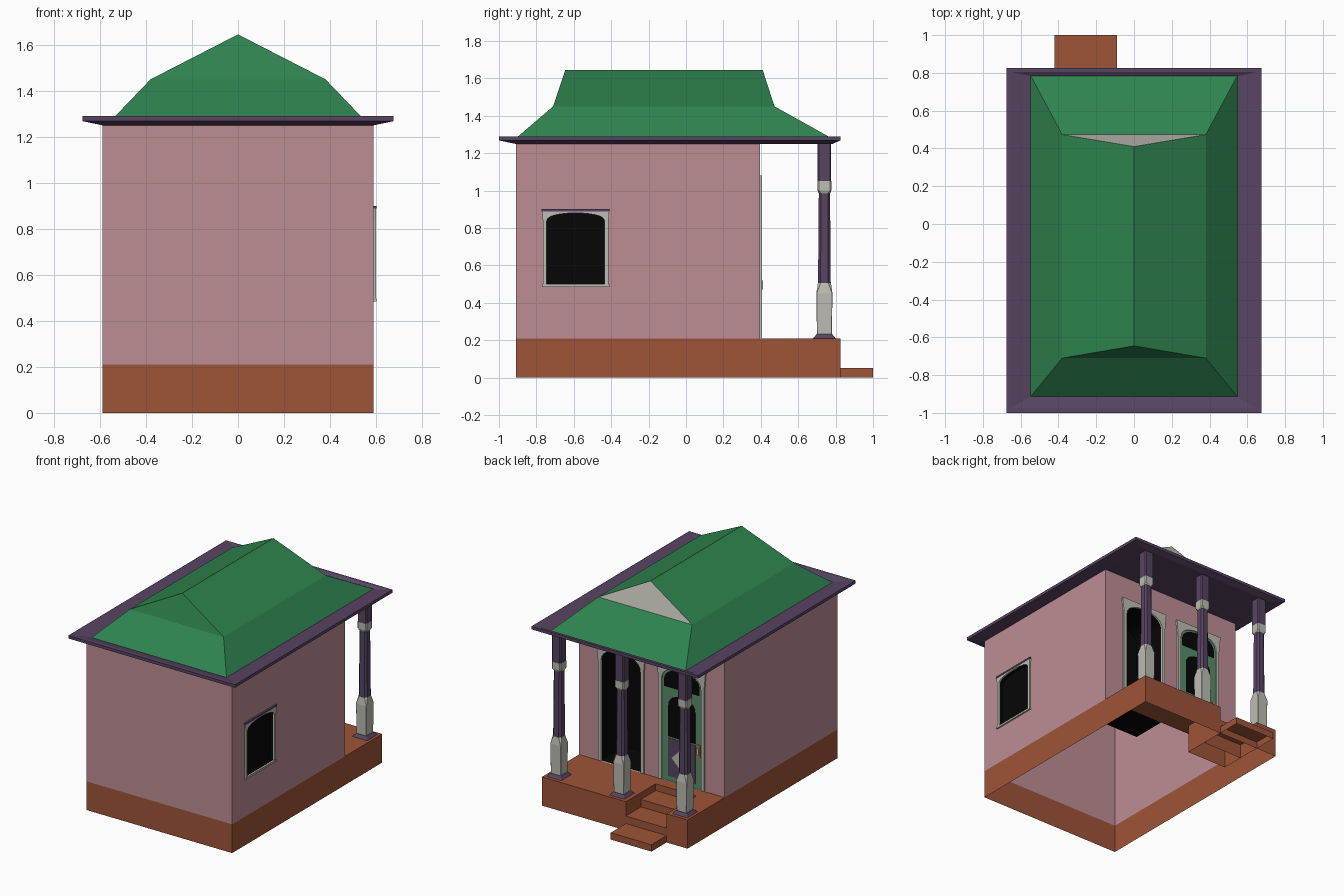
import bpy, bmesh
from math import sin, cos, pi

if "Cube" in bpy.data.objects:
    bpy.data.objects.remove(bpy.data.objects["Cube"])

SRGB = {
    "pink": (188, 140, 148), "brown": (157, 85, 58), "green": (50, 130, 80),
    "purple": (88, 70, 98), "stone": (188, 188, 178), "black": (14, 14, 14),
    "door_green": (88, 140, 105), "orange": (205, 110, 40),
}
MATS = {}
for key, rgb in SRGB.items():
    MATS[key] = bpy.data.materials.new(key)
    MATS[key].diffuse_color = [(c / 255) ** 2.2 for c in rgb] + [1]


def loft(name, rings, color, start=False, end=False, flip=False):
    """Skin closed rings of equal length, optionally capping either end."""
    bm = bmesh.new()
    vs = [[bm.verts.new(p) for p in r] for r in rings]
    n = len(rings[0])
    for a, b in zip(vs, vs[1:]):
        for i in range(n):
            j = (i + 1) % n
            bm.faces.new((a[i], a[j], b[j], b[i]))
    if start:
        bm.faces.new(vs[0][::-1])
    if end:
        bm.faces.new(vs[-1])
    bmesh.ops.recalc_face_normals(bm, faces=bm.faces)
    if flip:
        bmesh.ops.reverse_faces(bm, faces=bm.faces)
    me = bpy.data.meshes.new(name)
    bm.to_mesh(me)
    bm.free()
    ob = bpy.data.objects.new(name, me)
    bpy.context.collection.objects.link(ob)
    me.materials.append(MATS[color])
    return ob


def rect(x0, x1, y0, y1, z):
    return [(x0, y0, z), (x1, y0, z), (x1, y1, z), (x0, y1, z)]


# Outlines on a wall: an arch, and a surround with the same number of points
N = 12


def arch(c, hw, bottom, spring, top):
    arc = [(c - hw * cos(pi * i / N), spring + (top - spring) * sin(pi * i / N) ** 0.8)
           for i in range(N + 1)]
    return [(c - hw, bottom)] + arc + [(c + hw, bottom)]


def surround(u0, u1, bottom, spring, top, flare=0.0):
    w = u1 - u0 + 2 * flare
    tops = [(u0 - flare + w * i / (N - 2), top) for i in range(N - 1)]
    return [(u0, bottom), (u0, spring)] + tops + [(u1, spring), (u1, bottom)]


def porch(pts, d=0.0):
    return [(u, 0.395 + d, v) for u, v in pts]


def side(pts, d=0.0):
    return [(0.59 + d, u, v) for u, v in pts]


def frame(name, place, outer, inner, depth):
    loft(name, [place(outer, 0), place(outer, depth), place(inner, depth), place(inner, 0)], "stone")


def plate(name, place, pts, d, color):
    loft(name, [place(pts, 0), place(pts, d)], color, end=True)


# Brown plinth with stair notch, porch floor and steps
outline = [(-.59, -.91), (.59, -.91), (.59, .825), (-.09, .825), (-.09, .48),
           (-.42, .48), (-.42, .825), (-.59, .825)]
loft("plinth", [[(x, y, z) for x, y in outline] for z in (0, .21)], "brown")
floor = [(-.59, .395), (.59, .395)] + outline[2:]
loft("porch_floor", [[(x, y, .21) for x, y in floor]], "brown", end=True)
for i, (y0, y1, z) in enumerate([(.825, 1.0, .05), (.65, .825, .105), (.48, .65, .16)]):
    loft(f"step_{i + 1}", [rect(-.42, -.09, y0, y1, 0), rect(-.42, -.09, y0, y1, z)], "brown", end=True)

# Openings
door_arch = arch(.245, .165, .215, .95, 1.05)
win_arch = arch(-.59, .16, .50, .835, .885)

# Pink walls
loft("front_wall", [[(-.59, -.91, .21), (.59, -.91, .21), (.59, -.91, 1.26), (-.59, -.91, 1.26)]],
     "pink", end=True)
loft("left_wall", [[(-.59, .395, .21), (-.59, -.91, .21), (-.59, -.91, 1.26), (-.59, .395, 1.26)]],
     "pink", end=True, flip=False)
loft("right_wall", [side(surround(-.91, .395, .21, .835, 1.26)), side(win_arch)], "pink")
loft("porch_wall_open_side", [porch(surround(0, .59, .21, .95, 1.26)), porch(door_arch)], "pink")
loft("porch_wall_door_side", [porch([(-.59, .21), (0, .21), (0, 1.26), (-.59, 1.26)])], "pink", end=True)

# Dark recesses behind the openings
loft("doorway_recess", [porch(door_arch), porch(door_arch, -.27)], "black", end=True, flip=True)
loft("window_recess", [side(win_arch), side(win_arch, -.03)], "black", end=True, flip=True)

# Stone frames
for s, label in ((1, "open"), (-1, "closed")):
    c = .245 * s
    frame(f"door_frame_{label}", porch, surround(c - .185, c + .185, .215, .95, 1.08, .012),
          arch(c, .16, .215, .95, 1.05), .012)
frame("window_frame", side, surround(-.765, -.415, .49, .835, .89, .005),
      arch(-.59, .155, .50, .835, .88), .01)
plate("window_lintel", side, [(-.772, .888), (-.408, .888), (-.408, .9), (-.772, .9)], .013, "purple")
plate("window_sill", side, [(-.77, .485), (-.41, .485), (-.41, .498), (-.77, .498)], .012, "stone")

# Closed door: leaf, fanlight, arched pane, lower panel, diamond and handle
c = -.245
plate("door_leaf", porch, arch(c, .16, .215, .95, 1.05), .003, "door_green")
plate("door_fanlight", porch, arch(c, .145, .90, .94, 1.04), .005, "black")
plate("door_pane", porch, arch(c, .11, .54, .76, .85), .005, "black")
plate("door_panel", porch, [(c - .11, .25), (c + .11, .25), (c + .11, .53), (c - .11, .53)], .005, "purple")
plate("door_diamond", porch, [(c - .08, .39), (c, .31), (c + .08, .39), (c, .47)], .008, "stone")
plate("door_handle_plate", porch, [(-.395, .45), (-.37, .45), (-.37, .54), (-.395, .54)], .009, "orange")
loft("door_handle", [rect(-.39, -.375, .40, .413, z) for z in (.47, .52)], "stone", True, True)


# Porch columns: chamfered square sections stacked in coloured bands
def octagon(cx, cy, h, k, z):
    q = h * (1 - k)
    return [(cx + x, cy + y, z) for x, y in
            [(-q, -h), (q, -h), (h, -q), (h, q), (q, h), (-q, h), (-h, q), (-h, -q)]]


SECTIONS = [
    ("base", "purple", [(.06, .05, .21), (.042, .05, .232)]),
    ("pedestal", "stone", [(.040, .05, .232), (.043, .05, .45), (.035, .4, .505)]),
    ("shaft", "purple", [(.034, .4, .50), (.030, .4, .99)]),
    ("band", "stone", [(.031, .4, .985), (.037, .2, 1.0), (.037, .2, 1.05)]),
    ("head", "purple", [(.036, .2, 1.05), (.036, .2, 1.265)]),
]
for label, cx in (("left", -.51), ("middle", 0), ("right", .51)):
    for part, color, prof in SECTIONS:
        loft(f"column_{label}_{part}", [octagon(cx, .74, h, k, z) for h, k, z in prof],
             color, True, True)

# Eave slab with tapered underside and dished top
loft("eave", [rect(-.59, .59, -.915, .785, 1.25), rect(-.675, .675, -1, .825, 1.268),
              rect(-.675, .675, -1, .825, 1.29), rect(-.65, .65, -.975, .805, 1.29),
              rect(-.54, .54, -.91, .78, 1.275)], "purple", start=True, end=True)

# Two-pitch hipped roof, ridge along y, with a stone gable at the porch end
loft("roof_lower", [rect(-.548, .548, -.915, .787, 1.275), rect(-.38, .38, -.71, .473, 1.45)], "green")
A, B, C, D = rect(-.38, .38, -.71, .473, 1.45)
R0, R1 = (0, -.645, 1.645), (0, .41, 1.645)
loft("roof_upper_right", [[B, C, R1, R0]], "green", end=True)
loft("roof_upper_left", [[D, A, R0, R1]], "green", end=True)
loft("roof_front_hip", [[A, B, R0]], "green", end=True)
loft("gable", [[C, D, R1]], "stone", end=True)

# Face single-sheet parts outward from the house centre
for ob in bpy.data.objects:
    if len(ob.data.polygons) == 1:
        p = ob.data.polygons[0]
        d = p.center.copy()
        d.z -= 0.1
        if p.normal.dot(d) < 0:
            ob.data.flip_normals()

for m in bpy.data.materials:
    if m.users and not m.is_grease_pencil:
        m.use_nodes = True
        m.node_tree.nodes["Principled BSDF"].inputs["Base Color"].default_value = m.diffuse_color
